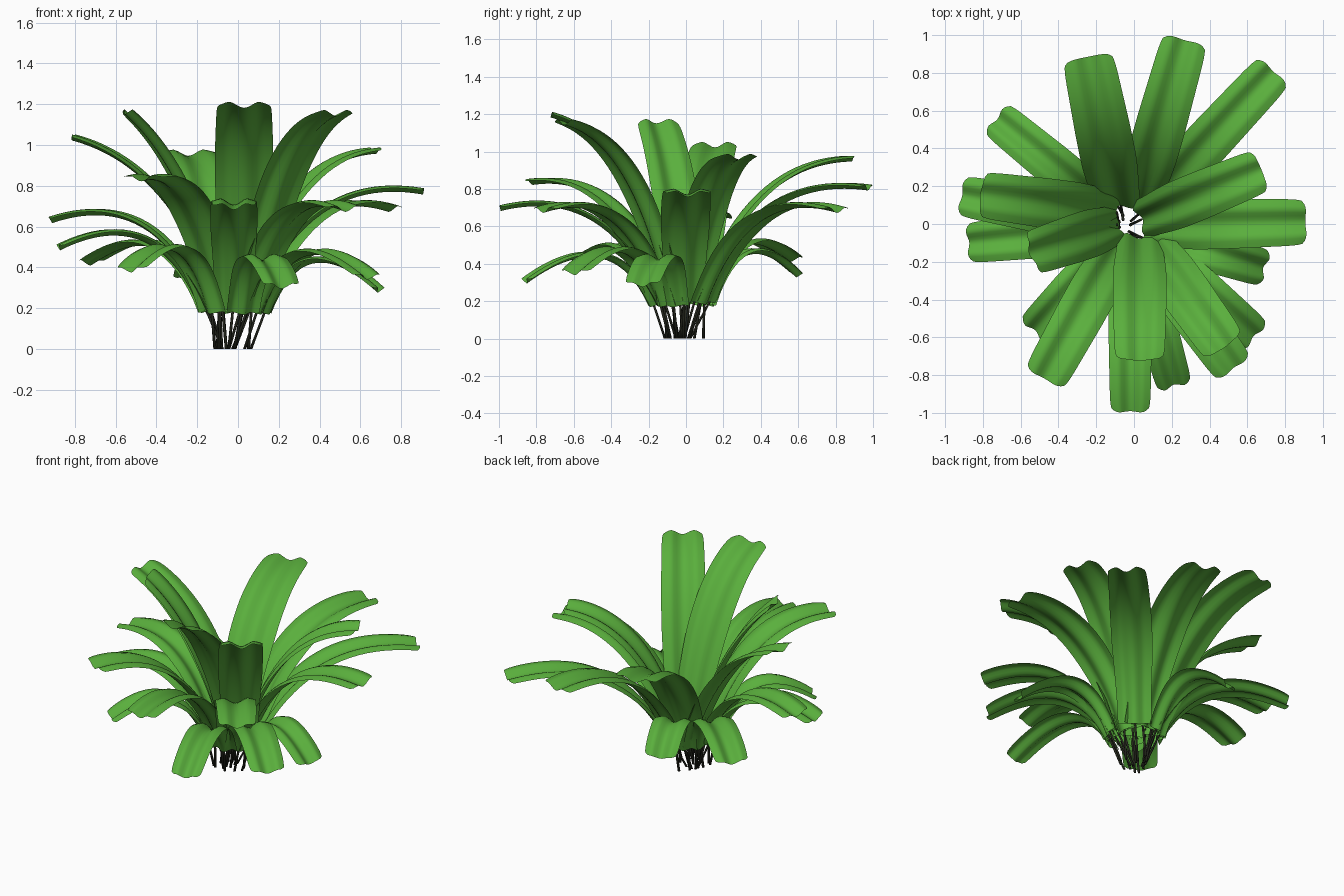
import bpy, math, random
from mathutils import Vector

if "Cube" in bpy.data.objects:
    bpy.data.objects.remove(bpy.data.objects["Cube"])

random.seed(4)

def material(name, rgb):
    m = bpy.data.materials.new(name)
    m.diffuse_color = (*rgb, 1)
    m.use_nodes = True
    m.node_tree.nodes["Principled BSDF"].inputs["Base Color"].default_value = m.diffuse_color
    return m

GREEN = material("leaf green", (0.102, 0.43, 0.046))
DARK = material("dark stem brown", (0.018, 0.02, 0.012))
CENTRE = Vector((-0.02, -0.02, 0))
ROWS, COLS = 22, 14

def make_object(name, verts, faces, mat):
    me = bpy.data.meshes.new(name)
    me.from_pydata(verts, [], faces)
    me.materials.append(mat)
    for p in me.polygons:
        p.use_smooth = True
    ob = bpy.data.objects.new(name, me)
    bpy.context.collection.objects.link(ob)
    return ob

# Strap leaf: arched sheet with a soft valley along the midrib and a squared tip
def leaf(tip, base=None, lift=0.0, wide=1.0):
    tip = Vector(tip)
    zt = tip.z
    tall = min(1, max(0, (zt - 0.3) / 0.75))
    flat = Vector((tip.x, tip.y, 0)) - CENTRE
    if base:
        p0 = Vector((*base, 0))
    else:
        p0 = CENTRE + flat.normalized() * (0.165 - 0.08 * tall)
    p0.z = 0.175 + 0.03 * tall
    run = Vector((tip.x - p0.x, tip.y - p0.y, 0))
    out = run.normalized()
    side = Vector((0, 0, 1)).cross(out)
    p1 = p0 + run * 0.32
    p1.z = 0.50 + 0.49 * zt + lift
    half = (0.105 + 0.028 * tall) * wide
    verts, faces = [], []
    for i in range(ROWS + 1):
        t = 1 - (1 - i / ROWS) ** 1.3
        c = p0 * (1 - t) ** 2 + p1 * (2 * t * (1 - t)) + tip * t * t
        tan = ((p1 - p0) * (1 - t) + (tip - p1) * t).normalized()
        up = tan.cross(side)
        grow = min(1, t / 0.45)
        w = half * (0.84 + 0.19 * grow * grow * (3 - 2 * grow))
        w *= 1 - 0.07 * max(0, (t - 0.6) / 0.4) - 0.06 * t ** 30
        for j in range(COLS + 1):
            s = 2 * j / COLS - 1
            h = 0.016 * (1 - math.cos(math.pi * min(1, 1.55 * abs(s)))) - 0.018
            h -= 0.014 * max(0, abs(s) - 0.6) / 0.4
            slip = -0.022 * t ** 16 * abs(s) ** 6
            verts.append(c + side * (w * s) + up * h + tan * slip)
    n = COLS + 1
    for i in range(ROWS):
        for j in range(COLS):
            a = i * n + j
            faces.append((a, a + n, a + n + 1, a + 1))
    make_object("leaf", verts, faces, GREEN)
    return p0, out

# Thin stem: tapered six-sided rod between two points
def stem(a, b, r=0.008, sides=6):
    axis = (b - a).normalized()
    u = axis.orthogonal().normalized()
    v = axis.cross(u)
    verts = []
    for p, rr in ((a, r), (b, r * 0.75)):
        for k in range(sides):
            q = 2 * math.pi * k / sides
            verts.append(p + (u * math.cos(q) + v * math.sin(q)) * rr)
    for k in range(sides):
        verts[k].z = 0
    faces = [(k, (k + 1) % sides, sides + (k + 1) % sides, sides + k) for k in range(sides)]
    faces += [tuple(reversed(range(sides))), tuple(range(sides, 2 * sides))]
    make_object("stem", verts, faces, DARK)

# Leaves: tip, optional base position, extra arch height, width factor
leaves = [
    ((0.03, -0.72, 1.20), (0.03, -0.06), 0.0, 1.04),
    ((0.48, -0.65, 1.16), (0.07, -0.08), 0.0, 0.97),
    ((-0.545, -0.155, 1.165), (-0.08, 0.0), -0.18, 0.93),
    ((-0.81, 0.155, 1.04), (-0.08, 0.06), -0.10, 0.97),
    ((0.675, 0.285, 0.975), (0.03, 0.02), -0.03, 0.95),
    ((-0.245, 0.885, 0.965), (-0.08, 0.08), -0.02, 1.10),
    ((0.27, 0.975, 0.81), (0.02, 0.09), 0.0, 1.04),
    ((-0.475, -0.82, 0.84), (-0.08, -0.11), 0.0, 1.0),
    ((0.91, 0.01, 0.775), (0.06, -0.01), 0.0, 1.04),
    ((0.74, 0.81, 0.69), (0.07, 0.09), 0.0, 1.0),
    ((-0.02, -0.995, 0.70), None, 0.0, 0.93),
    ((0.53, -0.765, 0.69), None, 0.0, 1.0),
    ((-0.915, 0.15, 0.635), None, 0.0, 0.97),
    ((-0.88, -0.10, 0.50), None, 0.0, 1.0),
    ((-0.73, 0.56, 0.425), None, 0.0, 1.0),
    ((0.695, -0.235, 0.29), None, 0.0, 1.0),
    ((0.64, -0.60, 0.355), None, 0.0, 1.05),
    ((0.215, -0.86, 0.31), None, 0.0, 0.95),
    ((-0.53, -0.57, 0.39), None, 0.0, 1.0),
    ((-0.23, 0.60, 0.34), None, 0.0, 1.0),
]
for tip, base, lift, wide in leaves:
    p, out = leaf(tip, base, lift, wide)
    foot = Vector((-0.045, -0.015, 0)) + out * random.uniform(0.02, 0.12)
    stem(foot, p + out * 0.01 + Vector((0, 0, 0.05)))
